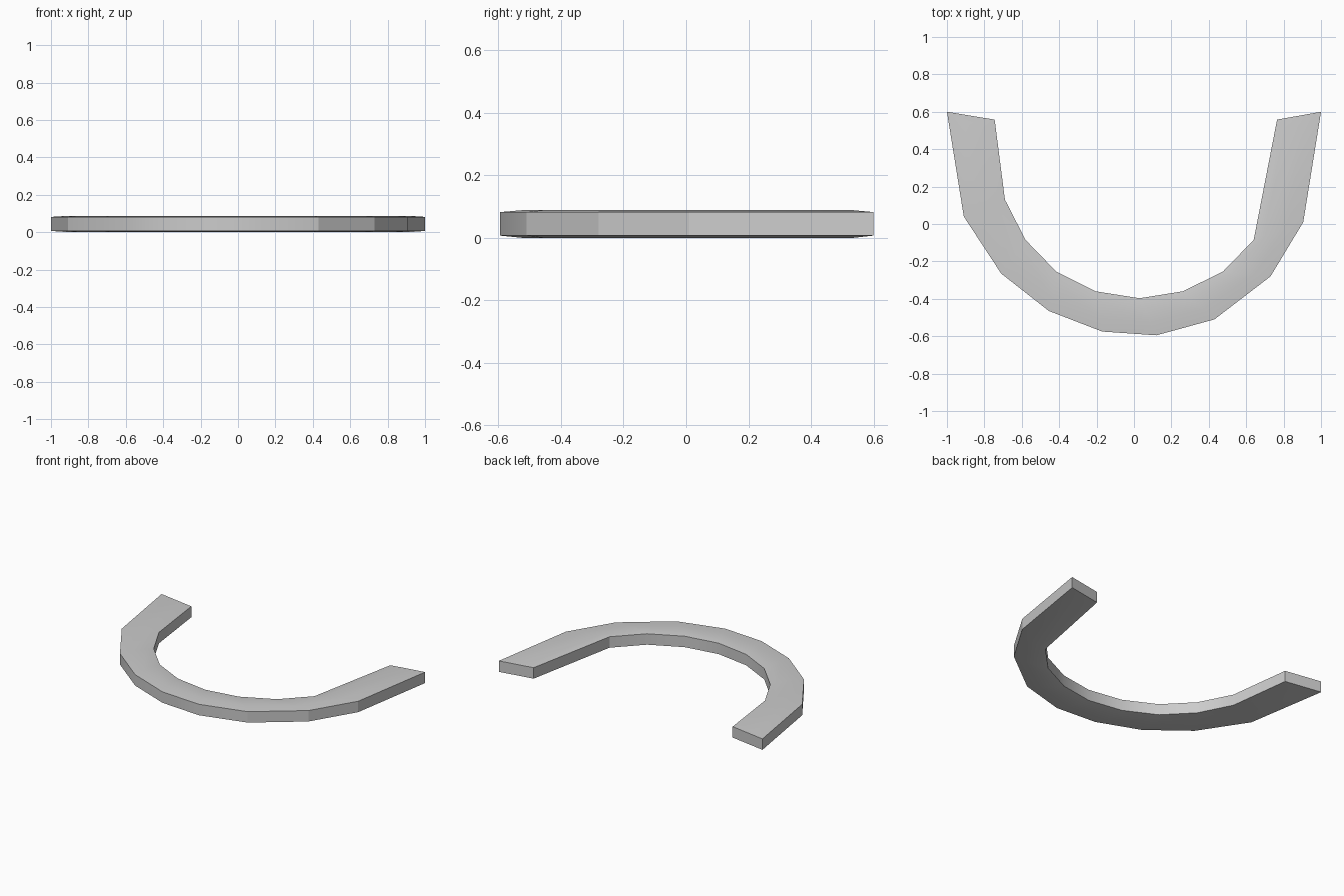
import bpy, bmesh
from mathutils import Vector

if "Cube" in bpy.data.objects:
    bpy.data.objects.remove(bpy.data.objects["Cube"])

# Outline of the horseshoe-shaped bar, left end to right end
outer = [(-1, .6), (-.91, .04), (-.71, -.265), (-.455, -.465), (-.17, -.575),
         (.12, -.595), (.43, -.51), (.73, -.28), (.905, .01), (1, .6)]
inner = [(-.745, .558), (-.69, .13), (-.58, -.085), (-.415, -.255), (-.205, -.36),
         (.03, -.397), (.26, -.36), (.475, -.255), (.64, -.085), (.765, .558)]
outer = [Vector(p) for p in outer]
inner = [Vector(p) for p in inner]
n = len(outer)


def inset_row(t):
    """Row of points between inner and outer edge, pulled in at both ends."""
    row = [i.lerp(o, t) for i, o in zip(inner, outer)]
    row[0] += (row[1] - row[0]).normalized() * .05
    row[-1] += (row[-2] - row[-1]).normalized() * .05
    return row


bm = bmesh.new()


def add_row(points, z):
    return [bm.verts.new((p.x, p.y, z)) for p in points]


def bridge(a, b):
    for k in range(n - 1):
        bm.faces.new((a[k], a[k + 1], b[k + 1], b[k]))


# Slightly crowned top and bottom skins
skins = []
for z_edge, z_crown in ((.009, .002), (.084, .09)):
    rows = [add_row(inner, z_edge), add_row(inset_row(.22), z_crown),
            add_row(inset_row(.65), z_crown), add_row(outer, z_edge)]
    for a, b in zip(rows, rows[1:]):
        bridge(a, b)
    for e in (0, -1):
        bm.faces.new([r[e] for r in rows])
    skins.append(rows)

# Side walls and end caps
low, high = skins
bridge(low[0], high[0])
bridge(low[3], high[3])
for e in (0, -1):
    bm.faces.new((low[0][e], low[3][e], high[3][e], high[0][e]))

# Settle exactly on the ground
bmesh.ops.translate(bm, verts=bm.verts, vec=(0, 0, -.002))
bmesh.ops.recalc_face_normals(bm, faces=bm.faces)
mesh = bpy.data.meshes.new("curved_bar")
bm.to_mesh(mesh)
bm.free()
bar = bpy.data.objects.new("curved_bar", mesh)
bpy.context.collection.objects.link(bar)
bpy.context.view_layer.objects.active = bar
bar.select_set(True)
bpy.ops.object.shade_smooth_by_angle(angle=.35)
